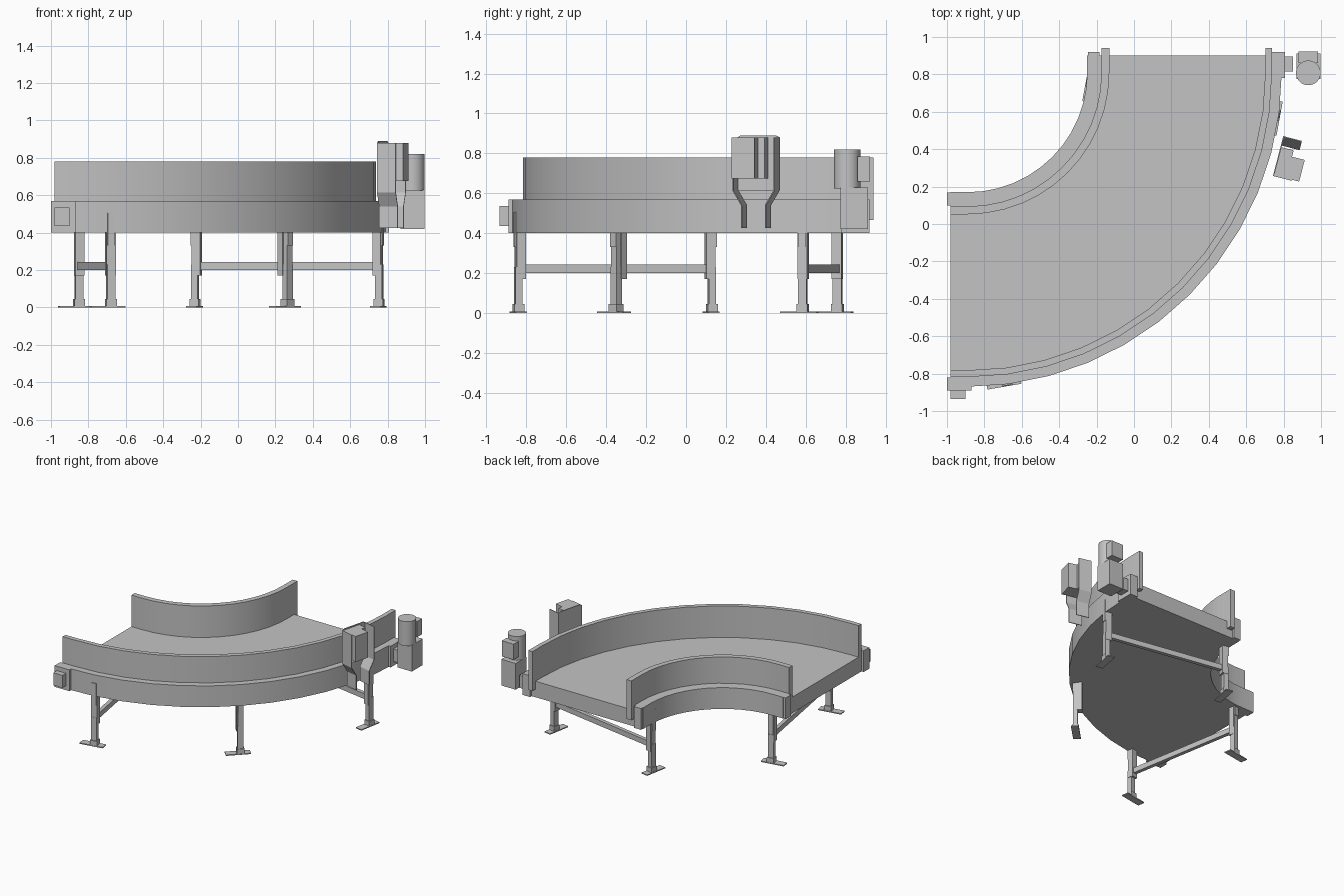
import bpy, bmesh, math
from mathutils import Matrix, Vector

if "Cube" in bpy.data.objects:
    bpy.data.objects.remove(bpy.data.objects["Cube"])

GREY = (0.55, 0.55, 0.55, 1)
mat = bpy.data.materials.new("plain grey")
mat.use_nodes = True
mat.diffuse_color = GREY
mat.node_tree.nodes["Principled BSDF"].inputs["Base Color"].default_value = GREY

CORNER = Vector((-0.98, 0.9, 0))   # where the two belt ends would meet
STRAIGHT = 0.09                    # straight run at each end of the bend
SEGMENTS = 12


def finish(name, bm, matrix=Matrix(), smooth=False):
    bm.transform(matrix)
    bmesh.ops.recalc_face_normals(bm, faces=bm.faces)
    mesh = bpy.data.meshes.new(name)
    bm.to_mesh(mesh)
    bm.free()
    mesh.materials.append(mat)
    obj = bpy.data.objects.new(name, mesh)
    bpy.context.collection.objects.link(obj)
    if smooth:
        bpy.ops.object.select_all(action="DESELECT")
        obj.select_set(True)
        bpy.context.view_layer.objects.active = obj
        bpy.ops.object.shade_smooth_by_angle(angle=math.radians(30))


def box(name, x, y, z, matrix=Matrix()):
    """Box given as (low, high) ranges on each axis."""
    bm = bmesh.new()
    bmesh.ops.create_cube(bm, size=1)
    for v in bm.verts:
        v.co = [r[0] if c < 0 else r[1] for c, r in zip(v.co, (x, y, z))]
    finish(name, bm, matrix)


def prism(name, outline, depth, matrix=Matrix()):
    """Outline in local y, z pushed along local x."""
    bm = bmesh.new()
    face = bm.faces.new([bm.verts.new((depth[0], y, z)) for y, z in outline])
    out = bmesh.ops.extrude_face_region(bm, geom=[face])["geom"]
    for v in out:
        if isinstance(v, bmesh.types.BMVert):
            v.co.x = depth[1]
    finish(name, bm, matrix)


def bend(name, r, z, overhang=0.0):
    """Rectangular bar: short straight, quarter turn, short straight."""
    def path(a):
        points = [(0, -a)]
        for i in range(SEGMENTS + 1):
            t = math.pi / 2 * i / SEGMENTS
            points.append((STRAIGHT + (a - STRAIGHT) * math.sin(t),
                           -STRAIGHT - (a - STRAIGHT) * math.cos(t)))
        return points + [(a, overhang)]

    bm = bmesh.new()
    rings = [[bm.verts.new((*p, h)) for p, h in ((i, z[0]), (o, z[0]), (o, z[1]), (i, z[1]))]
             for i, o in zip(path(r[0]), path(r[1]))]
    for a, b in zip(rings, rings[1:]):
        for k in range(4):
            bm.faces.new((a[k], a[k - 1], b[k - 1], b[k]))
    bm.faces.new(rings[0])
    bm.faces.new(rings[-1])
    finish(name, bm, Matrix.Translation(CORNER), smooth=True)


# Belt bed set below the side frames, with guard walls along both
SIDE = (0.40, 0.57)
bend("belt_bed", (0.808, 1.715), (0.40, 0.528))
bend("inner_side_frame", (0.73, 0.808), SIDE)
bend("outer_side_frame", (1.715, 1.77), SIDE)
bend("inner_guard", (0.806, 0.848), (0.465, 0.78), 0.04)
bend("outer_guard", (1.682, 1.718), (0.465, 0.78), 0.04)

# Square end blocks on the frame
box("outer_front_end_block", (-1.0, -0.87), (-0.89, -0.82), SIDE)
box("inner_front_end_block", (-1.0, -0.90), (0.10, 0.168), SIDE)
box("outer_back_end_block", (0.737, 0.806), (0.78, 0.92), SIDE)
box("inner_back_end_block", (-0.246, -0.185), (0.80, 0.92), SIDE)

# Shaft bearings
box("front_bearing", (-0.98, -0.90), (-0.935, -0.89), (0.435, 0.535))
box("back_bearing", (0.806, 0.85), (0.815, 0.895), (0.435, 0.535))


# Legs: local x points away from the bend's centre, y runs along the curve
def leg(name, x, y, side, slide):
    d = Vector((x, y, 0)) - CORNER
    m = (Matrix.Translation((x, y, 0)) @ Matrix.Rotation(math.atan2(d.y, d.x), 4, "Z")
         @ Matrix.Scale(side, 4, (1, 0, 0)))
    parts = {
        "foot": ((-0.03, 0.027), (-0.11, 0.075), (0, 0.008)),
        "socket": ((-0.025, 0.025), (-0.028, 0.028), (0.008, 0.045)),
        "post": ((-0.018, 0.018), (-0.022, 0.022), (0.045, 0.23)),
        "slide": (slide, (-0.025, 0.025), (0.17, 0.40)),
        "upper_post": ((-0.012, 0.016), (-0.02, 0.02), (0.23, 0.40)),
        "hanger": ((0.012, 0.022), (-0.02, 0.02), (0.33, 0.505)),
    }
    for part, ranges in parts.items():
        box(name + "_" + part, *ranges, m)


NEAR, DEEP = (-0.033, 0.012), (-0.05, -0.012)
legs = {
    "inner_front_leg": (-0.85, 0.13, -1, NEAR),
    "outer_front_leg": (-0.68, -0.84, 1, NEAR),
    "middle_leg": (0.265, -0.35, 1, DEEP),
    "outer_back_leg": (0.755, 0.585, 1, NEAR),
    "inner_back_leg": (-0.23, 0.76, -1, NEAR),
}
for name, spec in legs.items():
    leg(name, *spec)


# Braces between inner and outer legs
def brace(name, a, b):
    a, b = Vector(legs[a][:2]), Vector(legs[b][:2])
    d = b - a
    m = Matrix.Translation((*a, 0)) @ Matrix.Rotation(math.atan2(d.y, d.x), 4, "Z")
    box(name, (0.02, d.length - 0.02), (-0.015, 0.015), (0.2, 0.242), m)


brace("front_brace", "inner_front_leg", "outer_front_leg")
brace("back_brace", "inner_back_leg", "outer_back_leg")

# Drive motor standing on its gearbox
bm = bmesh.new()
bmesh.ops.create_cone(bm, cap_ends=True, segments=32, radius1=0.066, radius2=0.066, depth=0.195)
finish("motor", bm, Matrix.Translation((0.932, 0.808, 0.7225)), smooth=True)
box("gearbox", (0.87, 0.997), (0.775, 0.912), (0.42, 0.63))
box("motor_terminal_box", (0.88, 0.985), (0.86, 0.922), (0.66, 0.785))

# Control cabinet held in an open bracket, turned to face outward
cab = Matrix.Translation((0.743, 0.257, 0)) @ Matrix.Rotation(math.radians(-14.5), 4, "Z")
box("cabinet_main_box", (0.006, 0.143), (0.006, 0.125), (0.675, 0.88), cab)
box("cabinet_side_box", (0.006, 0.073), (0.125, 0.16), (0.675, 0.88), cab)
prism("bracket_back_plate",
      [(0, 0.615), (0.22, 0.615), (0.22, 0.88), (0.2, 0.89), (0.02, 0.89), (0, 0.88)],
      (0, 0.006), cab)

# Bent side plates that narrow towards the bottom of the bracket
T = 0.006
outer = [(0, 0.88), (0, 0.615), (0.045, 0.54), (0.045, 0.425)]
flange = outer + [(y + T, z) for y, z in reversed(outer)]
prism("bracket_front_flange", flange, (0, 0.103), cab)
prism("bracket_back_flange", [(0.22 - y, z) for y, z in flange], (0, 0.103), cab)
